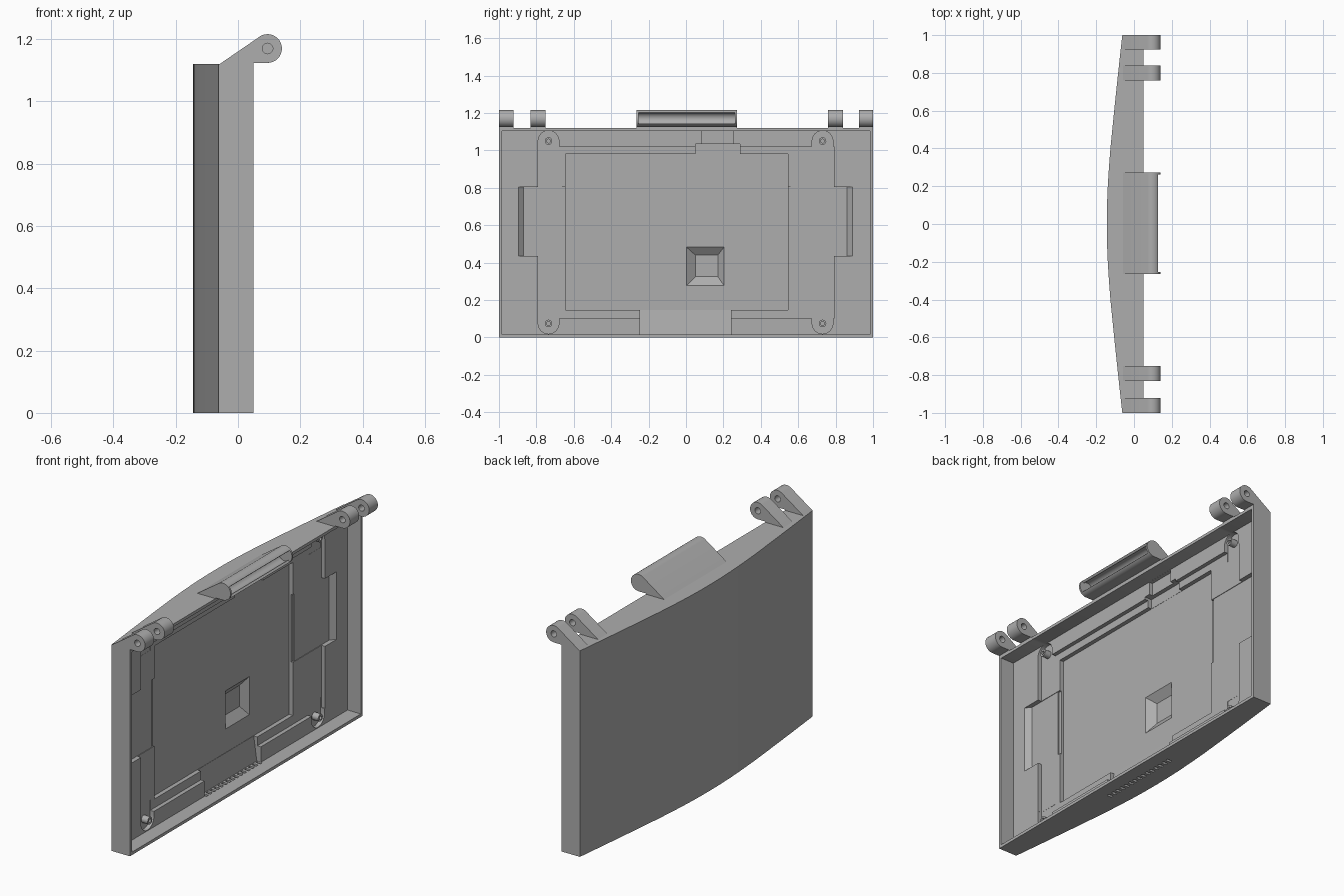
import bpy, bmesh, math
from mathutils import Vector

if "Cube" in bpy.data.objects:
    bpy.data.objects.remove(bpy.data.objects["Cube"])

grey = bpy.data.materials.new("plain_grey")
grey.diffuse_color = (0.42, 0.42, 0.42, 1)
grey.use_nodes = True
grey.node_tree.nodes["Principled BSDF"].inputs["Base Color"].default_value = grey.diffuse_color


def prism(name, pts, lo, hi, axis):
    """Extrude a 2D outline. axis 'x': (y,z), 'y': (x,z), 'z': (x,y)."""
    def place(p, d):
        return {'x': (d, p[0], p[1]), 'y': (p[0], d, p[1]), 'z': (p[0], p[1], d)}[axis]
    bm = bmesh.new()
    bottom = [bm.verts.new(place(p, lo)) for p in pts]
    top = [bm.verts.new(place(p, hi)) for p in pts]
    bm.faces.new(bottom)
    bm.faces.new(top[::-1])
    n = len(pts)
    for i in range(n):
        j = (i + 1) % n
        bm.faces.new((bottom[i], top[i], top[j], bottom[j]))
    bmesh.ops.recalc_face_normals(bm, faces=bm.faces)
    me = bpy.data.meshes.new(name)
    bm.to_mesh(me)
    bm.free()
    me.materials.append(grey)
    ob = bpy.data.objects.new(name, me)
    bpy.context.collection.objects.link(ob)
    return ob


def frustum(name, near, far, x_near, x_far):
    """Box with slanted walls between two (y0, z0, y1, z1) rectangles."""
    ob = prism(name, rect(*near), x_near, x_far, 'x')
    for v, p in zip(list(ob.data.vertices)[4:], rect(*far)):
        v.co = Vector((x_far, p[0], p[1]))
    return ob


def rect(y0, z0, y1, z1):
    return [(y0, z0), (y1, z0), (y1, z1), (y0, z1)]


def arc(cx, cz, r, a0, a1, n):
    return [(cx + r * math.cos(math.radians(a0 + (a1 - a0) * i / n)),
             cz + r * math.sin(math.radians(a0 + (a1 - a0) * i / n))) for i in range(n + 1)]


def circle(cx, cz, r, n=24):
    return arc(cx, cz, r, 0, 360, n)[:-1]


def cut(ob, cutter):
    m = ob.modifiers.new("cut", 'BOOLEAN')
    m.operation, m.solver, m.object = 'DIFFERENCE', 'EXACT', cutter
    bpy.ops.object.select_all(action='DESELECT')
    bpy.context.view_layer.objects.active = ob
    ob.select_set(True)
    bpy.ops.object.modifier_apply(modifier=m.name)
    bpy.data.objects.remove(cutter)


def smooth(ob):
    bpy.ops.object.select_all(action='DESELECT')
    bpy.context.view_layer.objects.active = ob
    ob.select_set(True)
    bpy.ops.object.shade_smooth_by_angle(angle=math.radians(30))


PLATEAU, MID, DEEP, OPEN = -0.03, -0.052, -0.075, 0.1

# cover: bowed outside, straight sides
half = [(-0.062, 1), (-0.084, 0.8), (-0.105, 0.6), (-0.125, 0.4), (-0.134, 0.28),
        (-0.14, 0.18), (-0.143, 0.09)]
bow = half + [(-0.144, 0)] + [(x, -y) for x, y in half[::-1]]
cover = prism("cover", [(0.05, 1)] + bow + [(0.05, -1)], 0, 1.12, 'z')

# main cavity and stepped recesses
cut(cover, prism("c", rect(-0.984, 0.016, 0.984, 1.104), PLATEAU, OPEN, 'x'))
cut(cover, prism("c", rect(-0.79, 0.1, 0.79, 1.02), MID, OPEN, 'x'))
cut(cover, frustum("c", (-0.868, 0.436, 0.862, 0.804), (-0.9, 0.436, 0.894, 0.804), MID - 0.003, PLATEAU + 0.004))
cut(cover, prism("c", rect(-0.645, 0.148, 0.545, 0.98), DEEP, OPEN, 'x'))
cut(cover, prism("c", rect(-0.662, 0.437, 0.56, 0.803), MID - 0.01, OPEN, 'x'))
cut(cover, prism("c", rect(0.05, 0.9, 0.29, 1.033), DEEP + 0.001, OPEN, 'x'))
cut(cover, prism("c", rect(0.085, 1.0, 0.25, 1.1035), MID + 0.001, OPEN, 'x'))

# sloped exit at the lower edge
exit_cut = prism("c", [(DEEP, 0.16), (-0.055, 0.0165), (OPEN, 0.0165), (OPEN, 0.16)], -0.245, 0.24, 'y')
cut(cover, exit_cut)

# vent slots through the lower wall
for i in range(15):
    y = -0.231 + i * 0.033
    cut(cover, prism("c", [(-0.05, -0.02), (-0.022, -0.02), (-0.022, 0.03), (-0.05, 0.03)],
                     y - 0.008, y + 0.008, 'y'))

# tapered square pocket
cut(cover, frustum("c", (0.05, 0.325, 0.17, 0.44), (0.0, 0.275, 0.205, 0.485), -0.11, DEEP + 0.001))

# rounded corner recesses with screw posts
for y in (-0.735, 0.73):
    for z, d in ((0.075, 1), (1.05, -1)):
        top_arc = arc(y, z, 0.0555, 0, -180 * d, 16)
        cut(cover, prism("c", top_arc + [(y - 0.0555, z + 0.08 * d), (y + 0.0555, z + 0.08 * d)],
                         MID - 0.001, OPEN, 'x'))
        post = prism("screw_post", circle(y, z, 0.02), MID - 0.006, -0.015, 'x')
        cut(post, prism("c", circle(y, z, 0.01, 16), MID + 0.005, OPEN, 'x'))
        smooth(post)
smooth(cover)

# hinge knuckles: teardrop arms with a pin hole
CX, CZ, R = 0.095, 1.17, 0.046
teardrop = [(-0.062, 1.118), (0.05, 1.118), (0.05, CZ - R)] + arc(CX, CZ, R, -90, 120, 24)
for y0, y1 in ((-1, -0.922), (-0.832, -0.752), (0.76, 0.84), (0.925, 1)):
    knuckle = prism("hinge_knuckle", teardrop, y0, y1, 'y')
    cut(knuckle, prism("c", circle(CX, CZ, 0.017, 20), y0 - 0.05, y1 + 0.05, 'y'))
    smooth(knuckle)

# central clip: open channel between two end caps
channel = ([(-0.062, 1.118), (0.05, 1.118), (0.05, CZ - R)] + arc(CX, CZ, R, -90, -45, 6)
           + arc(CX, CZ, 0.033, -45, -315, 24) + arc(CX, CZ, R, 45, 120, 10))
smooth(prism("clip_channel", channel, -0.255, 0.262, 'y'))
for y0, y1 in ((-0.265, -0.255), (0.262, 0.272)):
    smooth(prism("clip_end_cap", teardrop, y0, y1, 'y'))
